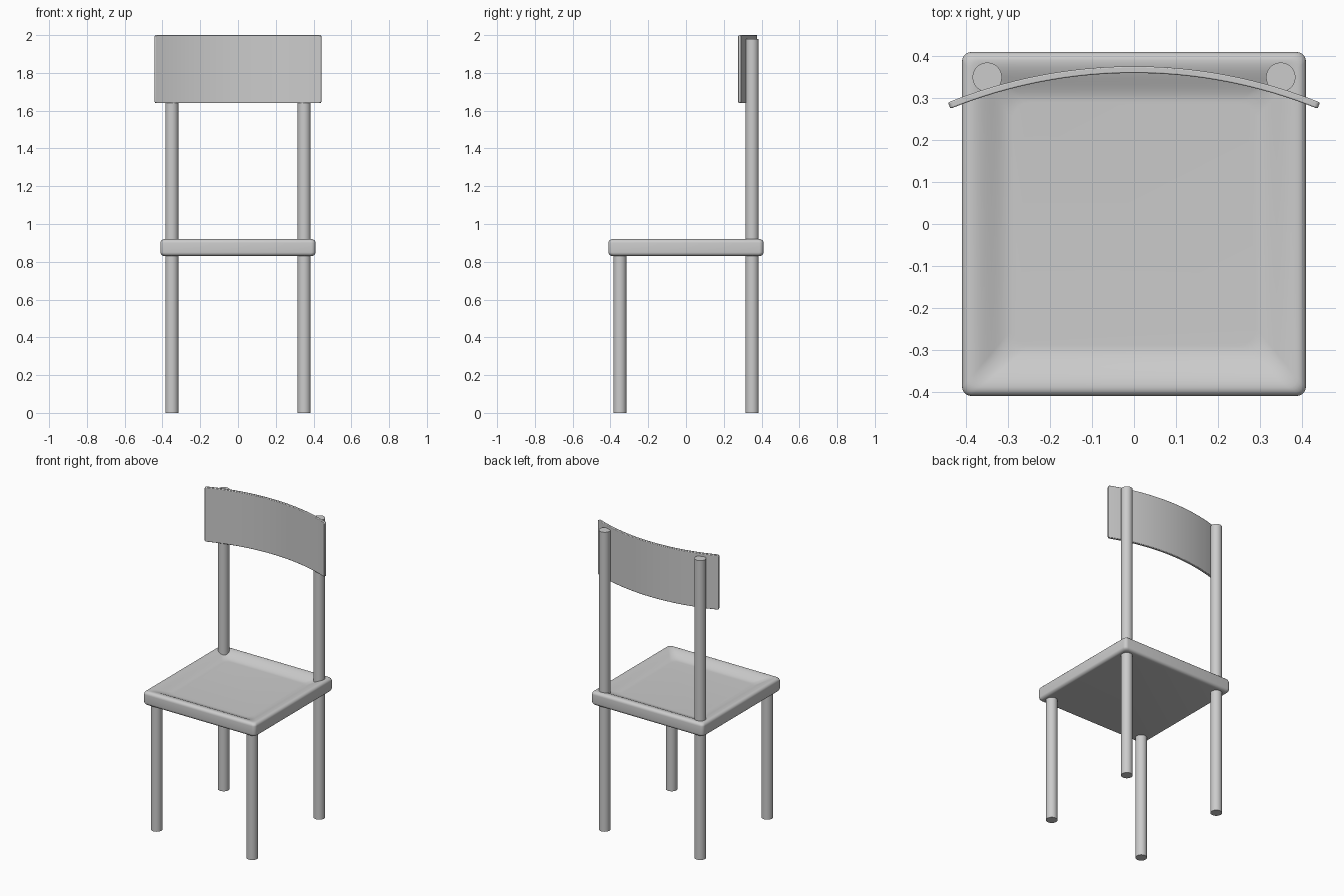
import bpy, bmesh
from math import sin, cos, pi

if "Cube" in bpy.data.objects:
    bpy.data.objects.remove(bpy.data.objects["Cube"])


def finish(bm, name, angle=0.6):
    bmesh.ops.recalc_face_normals(bm, faces=bm.faces)
    mesh = bpy.data.meshes.new(name)
    bm.to_mesh(mesh)
    bm.free()
    obj = bpy.data.objects.new(name, mesh)
    bpy.context.collection.objects.link(obj)
    bpy.ops.object.select_all(action='DESELECT')
    obj.select_set(True)
    bpy.context.view_layer.objects.active = obj
    bpy.ops.object.shade_smooth_by_angle(angle=angle)
    return obj


def rounded_square(half, r, z, steps=5):
    pts = []
    for q in range(4):
        mid = pi / 4 + q * pi / 2
        cx = (half - r) * (1 if cos(mid) > 0 else -1)
        cy = (half - r) * (1 if sin(mid) > 0 else -1)
        for i in range(steps + 1):
            a = q * pi / 2 + i / steps * pi / 2
            pts.append((cx + r * cos(a), cy + r * sin(a), z))
    return pts


# Seat: stacked rounded squares, rounded rim and a shallow dished top
rim = 0.02
profile = []
for z0, start in ((0.83 + rim, -pi / 2), (0.92 - rim, 0)):
    for i in range(6):
        a = start + i / 5 * pi / 2
        profile.append((0.41 - rim + rim * cos(a), z0 + rim * sin(a), 0.022))
for i in range(1, 13):
    t = i / 12
    profile.append((0.39 - 0.10 * t, 0.92 - 0.033 * t * t * (3 - 2 * t), 0.022 + 0.02 * t))
bm = bmesh.new()
rings = [[bm.verts.new(p) for p in rounded_square(h, r, z)] for h, z, r in profile]
for lo, hi in zip(rings, rings[1:]):
    n = len(lo)
    for i in range(n):
        j = (i + 1) % n
        bm.faces.new((lo[i], lo[j], hi[j], hi[i]))
bm.faces.new(rings[0][::-1])
bm.faces.new(rings[-1])
finish(bm, "seat")

# Legs: the back pair runs up to carry the backrest
for name, y, top in (("front_leg", -0.35, 0.84), ("back_leg", 0.35, 1.98)):
    for side, x in (("left", -0.35), ("right", 0.35)):
        bm = bmesh.new()
        bmesh.ops.create_cone(bm, cap_ends=True, segments=40, radius1=0.035,
                              radius2=0.035, depth=top)
        bmesh.ops.translate(bm, vec=(x, y, top / 2), verts=bm.verts)
        finish(bm, f"{name}_{side}")

# Backrest: thin curved panel
R, half_angle, thick, steps = 1.168, 0.384, 0.016, 32
bm = bmesh.new()
sections = []
for i in range(steps + 1):
    a = half_angle * (2 * i / steps - 1)
    sections.append([bm.verts.new((r * sin(a), 0.36 - R + r * cos(a), z))
                     for r, z in ((R, 1.64), (R + thick, 1.64), (R + thick, 2.0), (R, 2.0))])
for s, t in zip(sections, sections[1:]):
    for k in range(4):
        m = (k + 1) % 4
        bm.faces.new((s[k], s[m], t[m], t[k]))
bm.faces.new(sections[0])
bm.faces.new(sections[-1])
# Rounded panel corners
corners = [e for s in (sections[0], sections[-1]) for e in s[0].link_edges[:] + s[2].link_edges[:]
           if {v for v in e.verts} in ({s[0], s[1]}, {s[2], s[3]})]
bmesh.ops.bevel(bm, geom=corners, offset=0.01, segments=4, profile=0.5, affect='EDGES')
back = finish(bm, "backrest")
bev = back.modifiers.new("soft_edges", 'BEVEL')
bev.width, bev.segments, bev.angle_limit = 0.003, 2, 0.8
